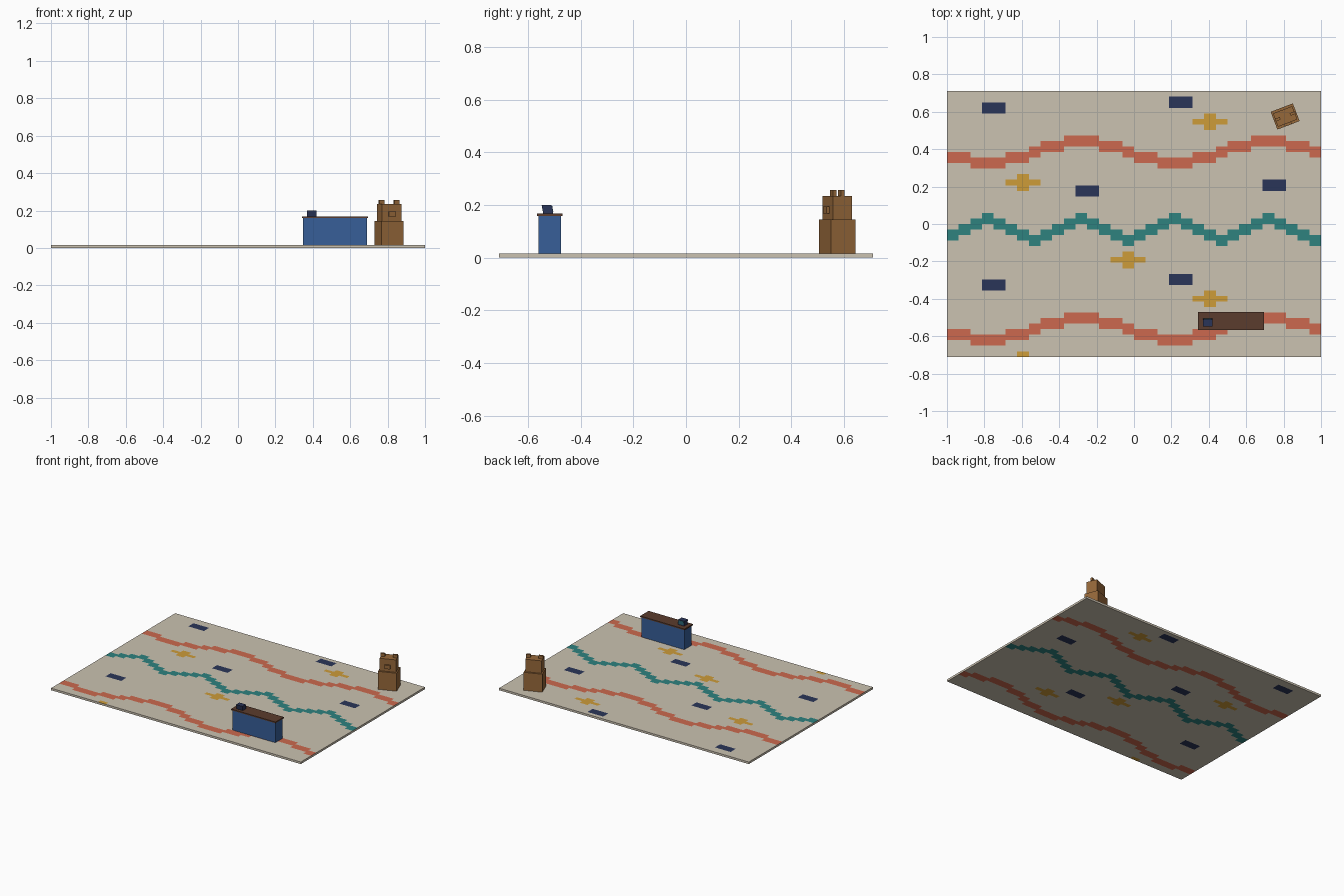
import bpy, bmesh, math
from mathutils import Matrix, Vector

if "Cube" in bpy.data.objects:
    bpy.data.objects.remove(bpy.data.objects["Cube"])


def material(name, r, g, b):
    lin = [((c / 255 + 0.055) / 1.055) ** 2.4 for c in (r, g, b)]
    m = bpy.data.materials.new(name)
    m.diffuse_color = (*lin, 1)
    m.use_nodes = True
    m.node_tree.nodes["Principled BSDF"].inputs["Base Color"].default_value = m.diffuse_color
    return m


BEIGE = material("beige carpet", 203, 194, 177)
CORAL = material("coral", 204, 105, 78)
TEAL = material("teal", 46, 130, 127)
GOLD = material("gold", 205, 156, 57)
NAVY = material("navy", 42, 53, 89)
BLUE = material("desk blue", 55, 95, 152)
DARK = material("dark wood", 91, 60, 45)
TAN = material("brown wood", 150, 104, 58)
SCREEN = material("screen teal", 36, 92, 104)


def finish(name, bm, mats):
    bmesh.ops.recalc_face_normals(bm, faces=bm.faces[:])
    me = bpy.data.meshes.new(name)
    bm.to_mesh(me)
    bm.free()
    for m in mats:
        me.materials.append(m)
    ob = bpy.data.objects.new(name, me)
    bpy.context.collection.objects.link(ob)
    return ob


def box(name, lo, hi, mat, place=Matrix()):
    bm = bmesh.new()
    lo, hi = Vector(lo), Vector(hi)
    size = hi - lo
    bmesh.ops.create_cube(bm, size=1, matrix=place @ Matrix.Translation((lo + hi) / 2)
                          @ Matrix.Diagonal((*size, 1)))
    return finish(name, bm, [mat])


def prism(name, profile, x0, x1, mat):
    """Extrude a (y, z) profile along x."""
    bm = bmesh.new()
    f = bm.faces.new([bm.verts.new((x0, y, z)) for y, z in profile])
    r = bmesh.ops.extrude_face_region(bm, geom=[f])
    vs = [v for v in r["geom"] if isinstance(v, bmesh.types.BMVert)]
    bmesh.ops.translate(bm, verts=vs, vec=(x1 - x0, 0, 0))
    return finish(name, bm, [mat])


# Carpet: grid of cells coloured by a repeating wave, cross and dash pattern
NX, NY, HALF_Y, TOP = 32, 48, 0.71, 0.015
CROSSES = [(22, 10), (22, 42), (6, 31), (6, -1), (15, 17)]
DASHES = [(3, 44), (3, 12), (19, 45), (19, 13), (11, 29), (27, 30)]


def cell_colour(i, j):
    wave = round(2 * math.cos(2 * math.pi * (i - 11) / 16))
    if j % 32 - wave in (4, 5):
        return 1
    wave = round(2 * math.cos(2 * math.pi * (i - 3) / 8))
    if j - wave in (22, 23):
        return 2
    if any(abs(i - a) + abs(j - b) <= 1 for a, b in CROSSES):
        return 3
    if any(i - a in (0, 1) and j - b in (0, 1) for a, b in DASHES):
        return 4
    return 0


bm = bmesh.new()
grid = [[bm.verts.new((-1 + 2 * i / NX, HALF_Y * (2 * j / NY - 1), 0))
         for j in range(NY + 1)] for i in range(NX + 1)]
for i in range(NX):
    for j in range(NY):
        f = bm.faces.new((grid[i][j], grid[i + 1][j], grid[i + 1][j + 1], grid[i][j + 1]))
        f.material_index = cell_colour(i, j)
bottom = bm.faces[:]
r = bmesh.ops.extrude_face_region(bm, geom=bottom, use_keep_orig=True)
bmesh.ops.translate(bm, vec=(0, 0, TOP),
                    verts=[v for v in r["geom"] if isinstance(v, bmesh.types.BMVert)])
for f in bm.faces:
    zs = [v.co.z for v in f.verts]
    if max(zs) - min(zs) > 0.001:
        f.material_index = 0
finish("carpet", bm, [BEIGE, CORAL, TEAL, GOLD, NAVY])

# Desk with counter top
box("desk_body", (0.347, -0.56, TOP), (0.691, -0.476, 0.159), BLUE)
box("desk_top", (0.341, -0.566, 0.159), (0.696, -0.47, 0.168), DARK)

# Desk terminal, with its slanted screen facing the back
prism("terminal", [(-0.505, 0.168), (-0.543, 0.168), (-0.549, 0.201), (-0.511, 0.201)],
      0.369, 0.419, NAVY)
prism("terminal_screen", [(-0.5045, 0.174), (-0.5070, 0.174), (-0.5115, 0.197), (-0.5085, 0.197)],
      0.374, 0.414, SCREEN)

# Carved block animal, turned about its own axis
turn = Matrix.Translation((0.808, 0.575, 0)) @ Matrix.Rotation(math.radians(21), 4, "Z")
box("animal_body", (-0.0635, -0.0505, TOP), (0.0635, 0.0505, 0.145), TAN, turn)
box("animal_head", (-0.055, -0.038, 0.145), (0.055, 0.038, 0.235), TAN, turn)
box("animal_snout", (-0.019, -0.051, 0.168), (0.019, -0.037, 0.195), TAN, turn)
for side, x in (("left", -0.043), ("right", 0.043)):
    box("animal_ear_" + side, (x - 0.015, -0.007, 0.235), (x + 0.015, 0.007, 0.257), TAN, turn)
